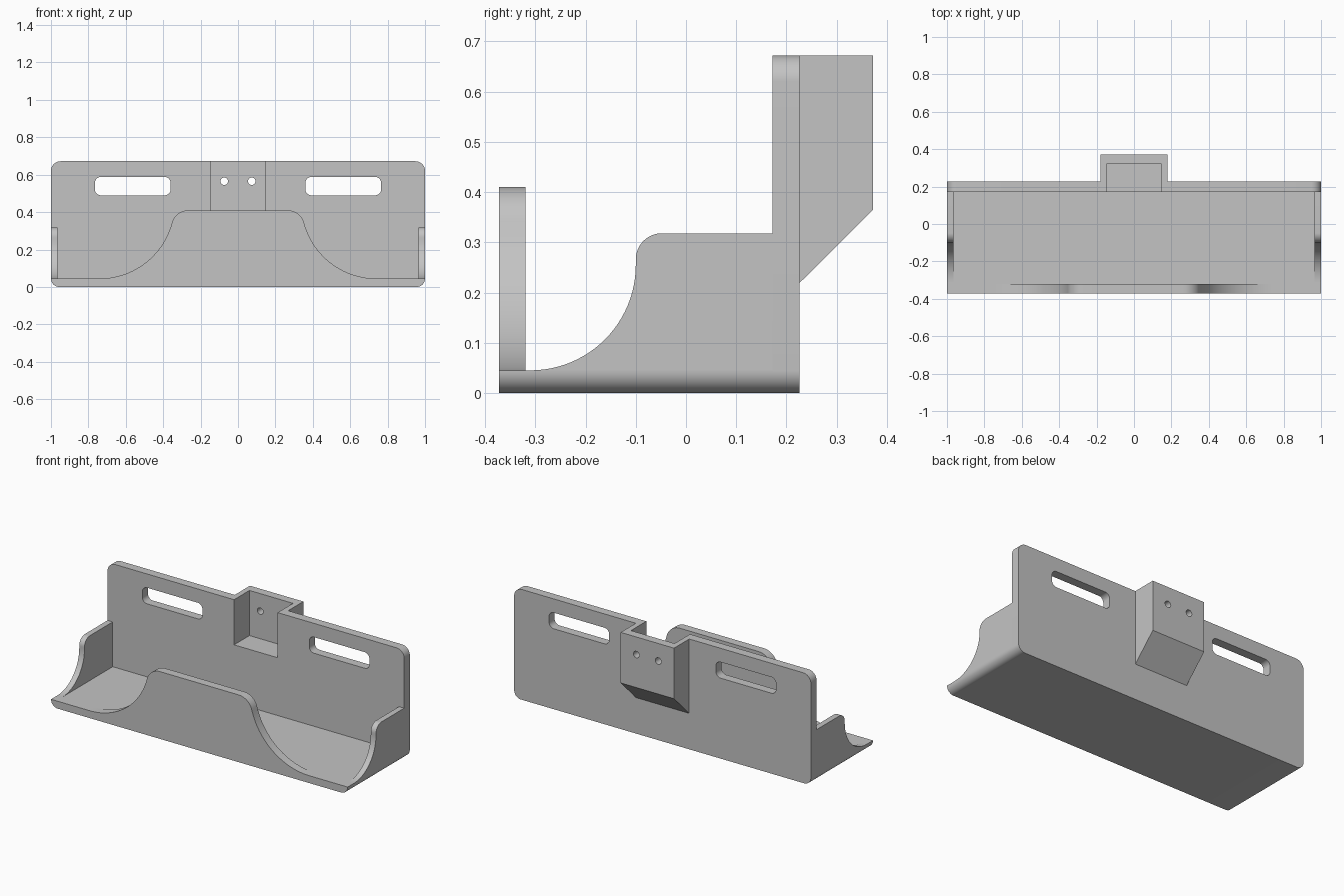
import bpy, bmesh
from math import sin, cos, pi, radians, atan2
from mathutils import Vector

cube = bpy.data.objects.get("Cube")
if cube:
    bpy.data.objects.remove(cube, do_unlink=True)

grey = bpy.data.materials.new("plain_grey")
grey.use_nodes = True
colour = (0.55, 0.55, 0.55, 1)
grey.diffuse_color = colour
grey.node_tree.nodes["Principled BSDF"].inputs["Base Color"].default_value = colour


def arc(cx, cy, r, start, end, steps=14):
    """Points on an arc, angles in radians."""
    angles = [start + (end - start) * i / steps for i in range(steps + 1)]
    return [(cx + r * cos(a), cy + r * sin(a)) for a in angles]


def rounded_rect(x0, x1, y0, y1, r):
    return (arc(x0 + r, y0 + r, r, pi, 1.5 * pi) + arc(x1 - r, y0 + r, r, 1.5 * pi, 2 * pi)
            + arc(x1 - r, y1 - r, r, 0, pi / 2) + arc(x0 + r, y1 - r, r, pi / 2, pi))


def rect(x0, x1, y0, y1):
    return [(x0, y0), (x1, y0), (x1, y1), (x0, y1)]


def extrude(name, outlines, axis, start, end):
    """Extrude a flat outline (further outlines are holes) along x or y."""
    curve = bpy.data.curves.new(name + "_profile", 'CURVE')
    curve.dimensions = '2D'
    curve.fill_mode = 'BOTH'
    curve.extrude = (end - start) / 2
    for points in outlines:
        spline = curve.splines.new('POLY')
        spline.points.add(len(points) - 1)
        for p, (u, v) in zip(spline.points, points):
            p.co = (u, v, 0, 1)
        spline.use_cyclic_u = True
    helper = bpy.data.objects.new(name + "_profile", curve)
    bpy.context.collection.objects.link(helper)
    bpy.context.view_layer.update()
    graph = bpy.context.evaluated_depsgraph_get()
    mesh = bpy.data.meshes.new_from_object(helper.evaluated_get(graph))
    bpy.data.objects.remove(helper, do_unlink=True)
    mesh.name = name

    middle = (start + end) / 2
    bm = bmesh.new()
    bm.from_mesh(mesh)
    for vert in bm.verts:
        u, v, w = vert.co
        vert.co = Vector((middle + w, u, v) if axis == 'x' else (u, middle - w, v))
    bmesh.ops.remove_doubles(bm, verts=bm.verts, dist=1e-5)
    bmesh.ops.recalc_face_normals(bm, faces=bm.faces)
    for face in bm.faces:
        face.smooth = True
        face.material_index = 0
    bm.to_mesh(mesh)
    bm.free()
    mesh.set_sharp_from_angle(angle=radians(30))
    mesh.materials.clear()
    mesh.materials.append(grey)
    obj = bpy.data.objects.new(name, mesh)
    bpy.context.collection.objects.link(obj)
    return obj


def mirrored(points):
    """Complete a right-hand half outline with its mirror image."""
    return points + [(-x, z) for x, z in reversed(points)]


# Main dimensions
FRONT, LIP_IN, PLATE_IN, PLATE_OUT, BACK = -0.372, -0.32, 0.172, 0.226, 0.372
FLOOR, TOP, WALL_TOP, LIP_TOP = 0.045, 0.672, 0.318, 0.41
WALL_IN, POCKET, BRACKET, POCKET_FLOOR = 0.965, 0.147, 0.18, 0.397
bottom_corner = arc(1 - FLOOR, FLOOR, FLOOR, -pi / 2, 0)

# Back plate with pocket notch and two slots
plate = mirrored(bottom_corner + arc(0.948, TOP - 0.052, 0.052, 0, pi / 2)
                 + [(POCKET, TOP), (POCKET, POCKET_FLOOR)])
slots = [rounded_rect(x, x + 0.405, 0.49, 0.588, 0.032) for x in (0.36, -0.765)]
extrude("back_plate", [plate] + slots, 'y', PLATE_IN, PLATE_OUT)

# Tray floor with rounded lower edges
extrude("tray_floor", [mirrored(bottom_corner)], 'y', LIP_IN, PLATE_IN)

# Front lip: convex shoulder flowing into a concave sweep
sweep_r, shoulder_r = 0.4, 0.0915
sweep_c = Vector((0.74, FLOOR + sweep_r))
shoulder_c = Vector((0.265, LIP_TOP - shoulder_r))
d = sweep_c - shoulder_c
join = atan2(d.y, d.x)
lip = (bottom_corner + arc(*sweep_c, sweep_r, 1.5 * pi, pi + join, 28)
       + arc(*shoulder_c, shoulder_r, join, pi / 2)[1:])
extrude("front_lip", [mirrored(lip)], 'y', FRONT, LIP_IN)

# Side walls with a scooped front edge
scoop_r, round_r = 0.21, 0.052
side = ([(PLATE_IN, FLOOR), (PLATE_IN, WALL_TOP)]
        + arc(-0.1 + round_r, WALL_TOP - round_r, round_r, pi / 2, pi)
        + arc(-0.1 - scoop_r, FLOOR + scoop_r, scoop_r, 0, -pi / 2, 24))
extrude("left_side_wall", [side], 'x', WALL_IN, 1)
extrude("right_side_wall", [side], 'x', -1, -WALL_IN)

# Rear bracket: sloped base, two cheeks and a drilled back wall
wedge = [(PLATE_OUT, 0.219), (BACK, 0.364), (BACK, POCKET_FLOOR), (PLATE_OUT, POCKET_FLOOR)]
extrude("bracket_base", [wedge], 'x', -BRACKET, BRACKET)
cheek = rect(PLATE_OUT, 0.32, POCKET_FLOOR, TOP)
extrude("bracket_left_cheek", [cheek], 'x', POCKET, BRACKET)
extrude("bracket_right_cheek", [cheek], 'x', -BRACKET, -POCKET)
holes = [arc(x, 0.565, 0.02, 0, 2 * pi, 24)[:-1] for x in (-0.074, 0.074)]
extrude("bracket_back_wall", [rect(-BRACKET, BRACKET, POCKET_FLOOR, TOP)] + holes,
        'y', 0.32, BACK)
